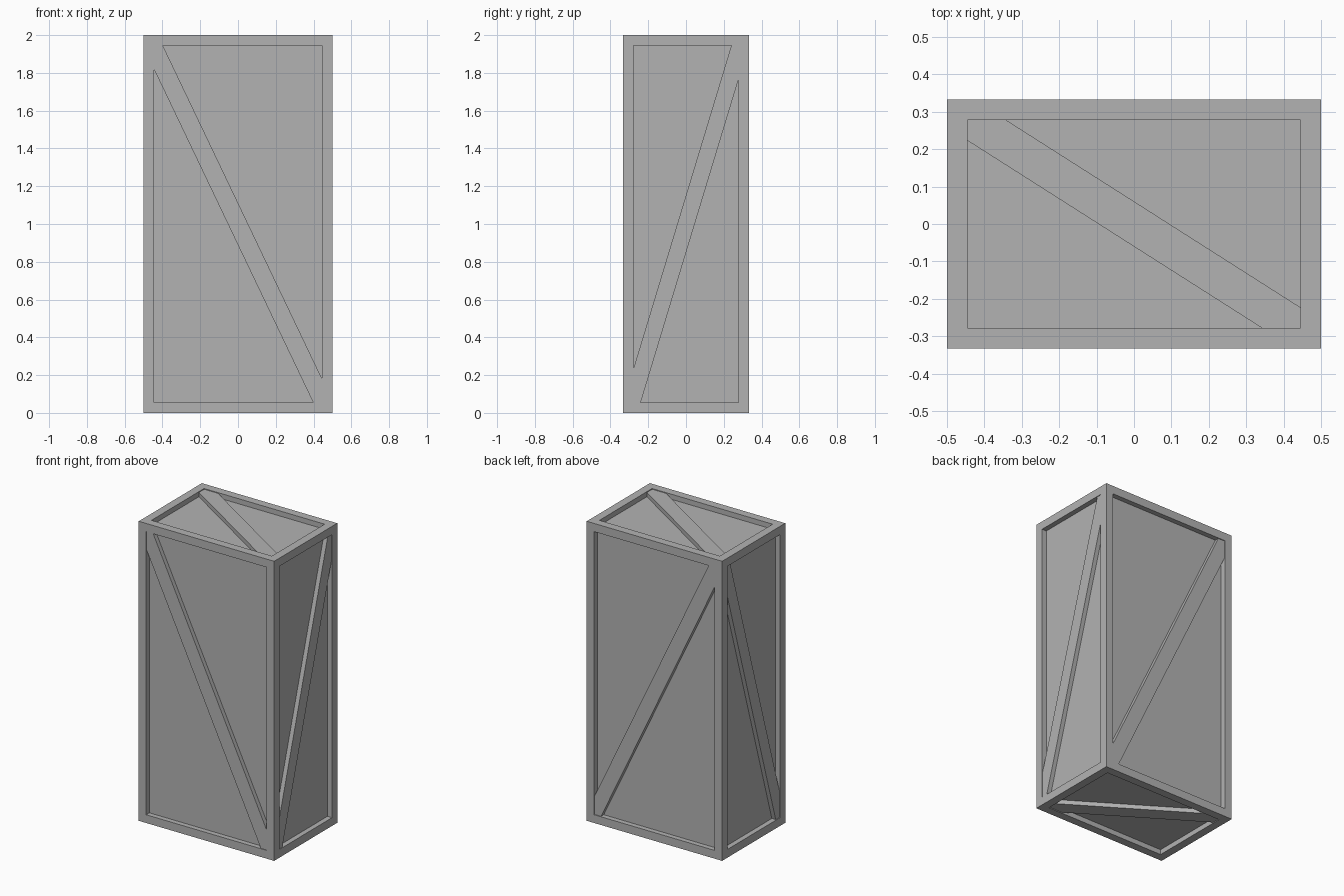
import bpy
import bmesh
from mathutils import Vector

if "Cube" in bpy.data.objects:
    bpy.data.objects.remove(bpy.data.objects["Cube"])

HALF = (0.5, 0.333, 1.0)      # half sizes of the crate
RIM = 0.055                   # frame width
DEPTH = 0.034                 # panel recess
BRACE_GAP = 0.005             # brace sits just below the frame

grey = bpy.data.materials.new("crate_grey")
grey.diffuse_color = (0.45, 0.45, 0.45, 1)
grey.use_nodes = True
grey.node_tree.nodes["Principled BSDF"].inputs["Base Color"].default_value = grey.diffuse_color


def finish(name, bm):
    bmesh.ops.recalc_face_normals(bm, faces=bm.faces)
    mesh = bpy.data.meshes.new(name)
    bm.to_mesh(mesh)
    bm.free()
    mesh.materials.append(grey)
    obj = bpy.data.objects.new(name, mesh)
    bpy.context.collection.objects.link(obj)
    return obj


# Crate body: box with a recessed panel on every side
bm = bmesh.new()
bmesh.ops.create_cube(bm, size=2)
for v in bm.verts:
    v.co = Vector([c * h for c, h in zip(v.co, HALF)]) + Vector((0, 0, 1))
bm.normal_update()
panels = list(bm.faces)
bmesh.ops.inset_individual(bm, faces=panels, thickness=RIM, use_even_offset=True)
normals = [(f, f.normal.copy()) for f in panels]
for face, n in normals:
    wall = bmesh.ops.extrude_discrete_faces(bm, faces=[face])["faces"][0]
    bmesh.ops.translate(bm, verts=wall.verts[:], vec=-n * DEPTH)
finish("crate_body", bm)


# Diagonal brace: six-sided strip filling two opposite panel corners
def brace(name, u, v, w, flip, side, p, q):
    a, b = HALF[u] - RIM, HALF[v] - RIM
    outline = [(-a, b), (-a + p, b), (a, -b + q), (a, -b), (a - p, -b), (-a, b - q)]
    bm = bmesh.new()
    verts = []
    for s, t in outline:
        co = Vector((0, 0, 1))
        co[u] += s * flip
        co[v] += t
        co[w] += side * (HALF[w] - DEPTH - 0.004)
        verts.append(bm.verts.new(co))
    face = bm.faces.new(verts)
    ext = bmesh.ops.extrude_face_region(bm, geom=[face])["geom"]
    move = Vector((0, 0, 0))
    move[w] = side * (DEPTH + 0.004 - BRACE_GAP)
    bmesh.ops.translate(bm, vec=move,
                        verts=[g for g in ext if isinstance(g, bmesh.types.BMVert)])
    finish(name, bm)


# Opposite sides carry parallel braces
for side, names in ((-1, ("front", "left", "bottom")), (1, ("back", "right", "top"))):
    brace(names[0] + "_brace", 0, 2, 1, 1, side, 0.047, 0.125)
    brace(names[1] + "_brace", 1, 2, 0, -1, side, 0.038, 0.18)
    brace(names[2] + "_brace", 0, 1, 2, 1, side, 0.103, 0.055)
